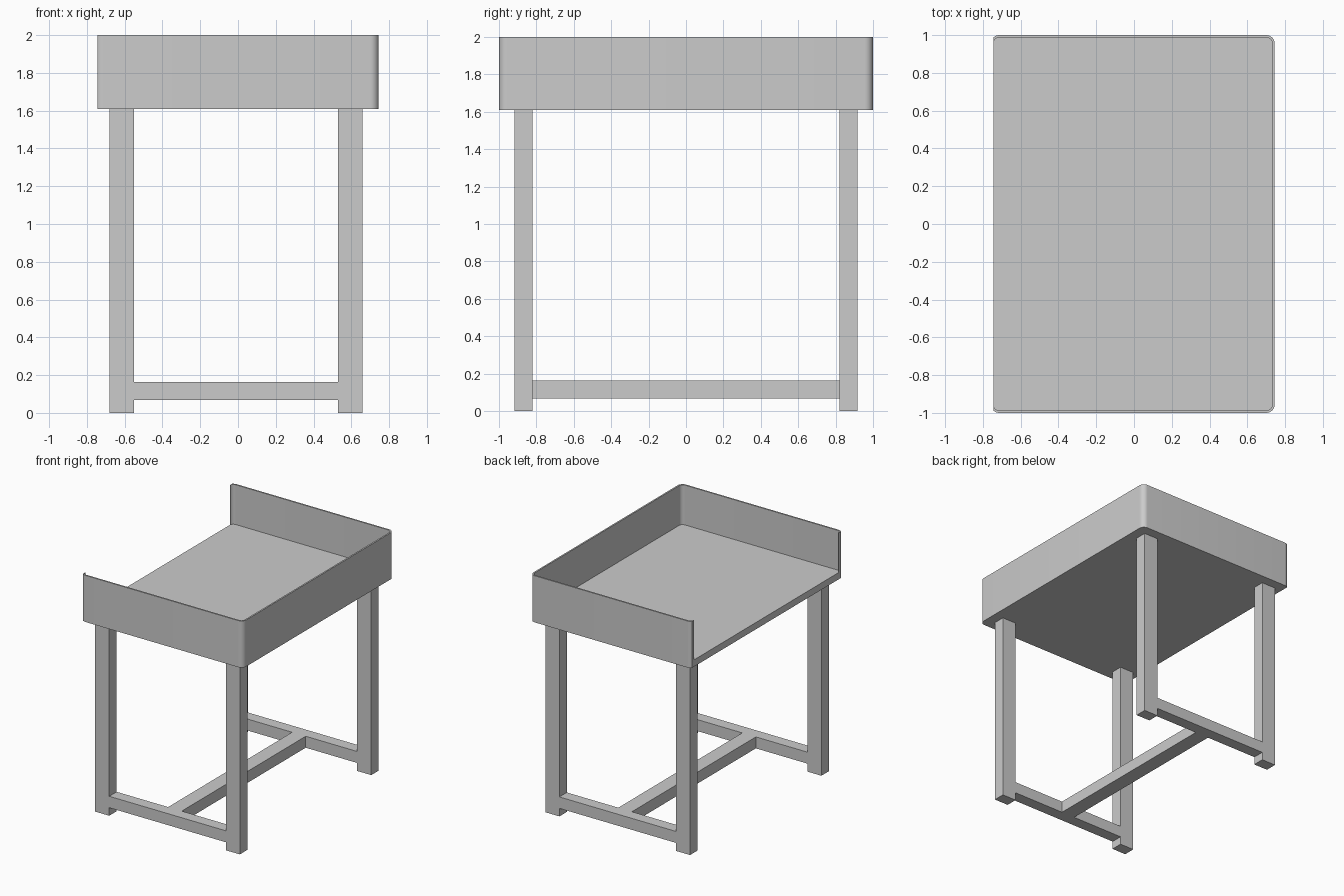
import bpy, bmesh
from math import acos, cos, sin, degrees, radians

if "Cube" in bpy.data.objects:
    bpy.data.objects.remove(bpy.data.objects["Cube"])

X0, X1, Y = -0.745, 0.745, 1.0          # open side, walled side, half length
WALL, R = 0.013, 0.045                  # wall thickness, outer corner radius
Z0, ZF, Z1 = 1.61, 1.667, 2.0           # underside, floor, rim
STEPS = 8


def finish(name, bm):
    bmesh.ops.recalc_face_normals(bm, faces=bm.faces)
    mesh = bpy.data.meshes.new(name)
    bm.to_mesh(mesh)
    bm.free()
    ob = bpy.data.objects.new(name, mesh)
    bpy.context.collection.objects.link(ob)
    return ob


def box(name, x0, x1, y0, y1, z0, z1):
    bm = bmesh.new()
    bmesh.ops.create_cube(bm, size=1)
    for v in bm.verts:
        v.co.x = x1 if v.co.x > 0 else x0
        v.co.y = y1 if v.co.y > 0 else y0
        v.co.z = z1 if v.co.z > 0 else z0
    return finish(name, bm)


def path(r, cut):
    """U-shaped path with four rounded corners; the end arcs stop at x = X0."""
    xl, xr, yc = X0 + R - WALL, X1 - R, Y - R
    arcs = [(xl, -yc, 180 + cut, 270), (xr, -yc, 270, 360),
            (xr, yc, 0, 90), (xl, yc, 90, 180 - cut)]
    pts = []
    for cx, cy, a0, a1 in arcs:
        for i in range(STEPS + 1):
            a = radians(a0 + (a1 - a0) * i / STEPS)
            pts.append((cx + r * cos(a), cy + r * sin(a)))
    return pts


# Tray top: floor with walls on three sides, open towards -x
outer = path(R, degrees(acos((R - WALL) / R)))
inner = path(R - WALL, 0)
bm = bmesh.new()
rows = [[bm.verts.new((x, y, z)) for x, y in pts]
        for pts, z in ((outer, Z0), (outer, Z1), (inner, Z1), (inner, ZF))]
for a, b in zip(rows, rows[1:]):
    for i in range(len(a) - 1):
        bm.faces.new((a[i], a[i + 1], b[i + 1], b[i]))
bm.faces.new(rows[0])
bm.faces.new(rows[3])
bm.faces.new([r[0] for r in rows] + [r[-1] for r in reversed(rows)])
tray = finish("tray_top", bm)
bpy.context.view_layer.objects.active = tray
tray.select_set(True)
bpy.ops.object.shade_smooth_by_angle(angle=radians(30))

# Legs and end stretchers
for end, s in (("front", -1), ("back", 1)):
    ya, yb = sorted((s * 0.82, s * 0.918))
    box(end + "_left_leg", -0.68, -0.55, ya, yb, 0, Z0)
    box(end + "_right_leg", 0.53, 0.66, ya, yb, 0, Z0)
    box(end + "_stretcher", -0.55, 0.53, ya, yb, 0.067, 0.163)

# Long middle stretcher
box("middle_stretcher", -0.073, 0.053, -0.82, 0.82, 0.067, 0.163)
